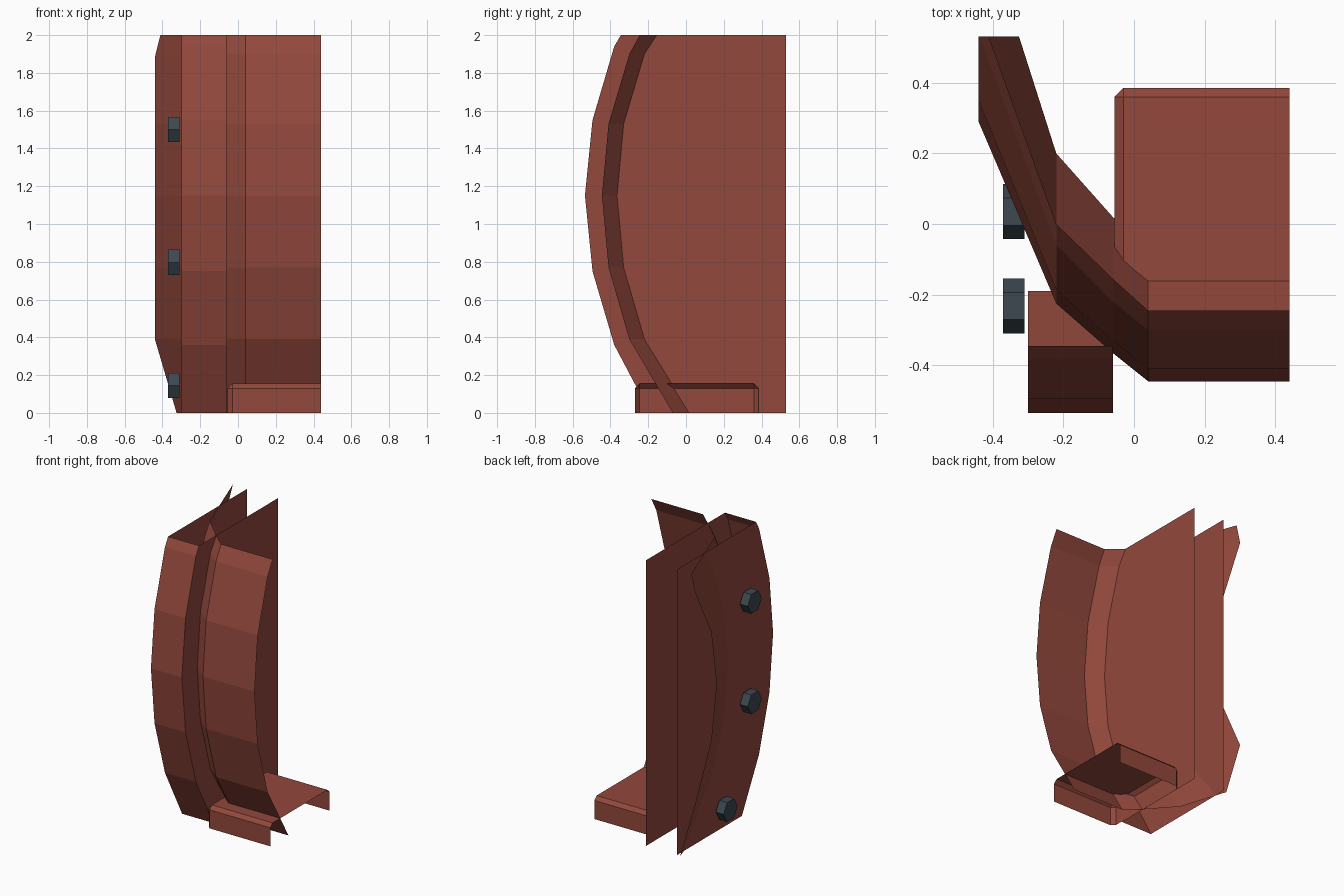
import bpy, bmesh, math
from mathutils import Matrix

if "Cube" in bpy.data.objects:
    bpy.data.objects.remove(bpy.data.objects["Cube"])


def material(name, rgb):
    m = bpy.data.materials.new(name)
    m.diffuse_color = (*rgb, 1)
    m.use_nodes = True
    m.node_tree.nodes["Principled BSDF"].inputs["Base Color"].default_value = m.diffuse_color
    return m


RED = material("red_paint", (0.29, 0.065, 0.045))
STEEL = material("dark_steel", (0.045, 0.065, 0.08))


def finish(name, bm, mat):
    me = bpy.data.meshes.new(name)
    bm.to_mesh(me)
    bm.free()
    me.materials.append(mat)
    ob = bpy.data.objects.new(name, me)
    bpy.context.collection.objects.link(ob)
    return ob


def loft(bm, columns):
    """Skin a sheet through columns of points (same count each)."""
    cols = [[bm.verts.new(p) for p in c] for c in columns]
    for a, b in zip(cols, cols[1:]):
        for i in range(len(a) - 1):
            bm.faces.new((a[i], a[i + 1], b[i + 1], b[i]))
    return cols


BACK = 0.53

# Channel post: bowed front strip with two flat side plates, open at the back
bm = bmesh.new()
bow = [(-0.19, 0), (-0.38, 0.36), (-0.495, 0.75), (-0.535, 1.15),
       (-0.495, 1.55), (-0.38, 1.94), (-0.345, 2)]
cols = loft(bm, [[(x, y, z) for y, z in bow] for x in (-0.06, -0.30)])
for col in cols:
    x = col[0].co.x
    bm.faces.new(col + [bm.verts.new((x, BACK, 2)), bm.verts.new((x, BACK, 0))])
finish("channel_post", bm, RED)

# Bowed shell: front strip, diagonal and swept-back wing, trimmed at the back
levels = [0, 0.39, 0.77, 1.15, 1.53, 1.90, 2]
stations = [
    (0.44, [-0.07, -0.30, -0.41, -0.445, -0.41, -0.30, -0.245]),
    (0.04, [-0.07, -0.30, -0.41, -0.445, -0.41, -0.30, -0.245]),
    (-0.06, [0.02, -0.22, -0.33, -0.365, -0.33, -0.22, -0.155]),
    (-0.22, [0.20, -0.06, -0.185, -0.225, -0.185, -0.06, 0.0]),
    (-0.44, [0.89, 0.53, 0.35, 0.29, 0.35, 0.54, 0.61]),
]
bm = bmesh.new()
loft(bm, [[(x, y, z) for y, z in zip(ys, levels)] for x, ys in stations])
bmesh.ops.bisect_plane(bm, geom=bm.verts[:] + bm.edges[:] + bm.faces[:],
                       plane_co=(0, BACK, 0), plane_no=(0, 1, 0), clear_outer=True)
finish("bowed_shell", bm, RED)

# Foot: bevelled cover, open underneath and on the right end
x0, x1, y0, y1, h = -0.055, 0.44, -0.27, 0.385, 0.155
bm = bmesh.new()
bmesh.ops.create_cube(bm, size=1, matrix=Matrix.Translation(
    ((x0 + x1) / 2, (y0 + y1) / 2, h / 2)) @ Matrix.Diagonal((x1 - x0, y1 - y0, h, 1)))
edges = []
for e in bm.edges:
    on_top = all(v.co.z > h - 0.01 for v in e.verts)
    on_right = all(v.co.x > x1 - 0.01 for v in e.verts)
    on_floor = all(v.co.z < 0.01 for v in e.verts)
    if not on_right and not on_floor:
        edges.append(e)
bmesh.ops.bevel(bm, geom=edges, offset=0.025, segments=1, affect='EDGES')
bm.normal_update()
bmesh.ops.delete(bm, geom=[f for f in bm.faces if f.normal.z < -0.9 or f.normal.x > 0.9],
                 context='FACES')
finish("foot", bm, RED)

# Hex bolts on the left plate
for i, (y, z) in enumerate([(0.035, 0.145), (-0.232, 0.797), (-0.232, 1.5)]):
    bm = bmesh.new()
    # local x (first vertex) is turned to y, the axis to x
    rot = Matrix.Rotation(math.pi / 2, 4, 'Z') @ Matrix.Rotation(math.pi / 2, 4, 'X')
    bmesh.ops.create_cone(bm, cap_ends=True, segments=6, radius1=0.0775, radius2=0.0775,
                          depth=0.06, matrix=Matrix.Translation((-0.34, y, z)) @ rot)
    # point a corner to the front
    top = max(v.co.z for v in bm.verts) - z
    if top > 0.07:
        bmesh.ops.rotate(bm, verts=bm.verts, cent=(-0.34, y, z),
                         matrix=Matrix.Rotation(math.pi / 6, 3, 'X'))
    finish(f"bolt_{i + 1}", bm, STEEL)
